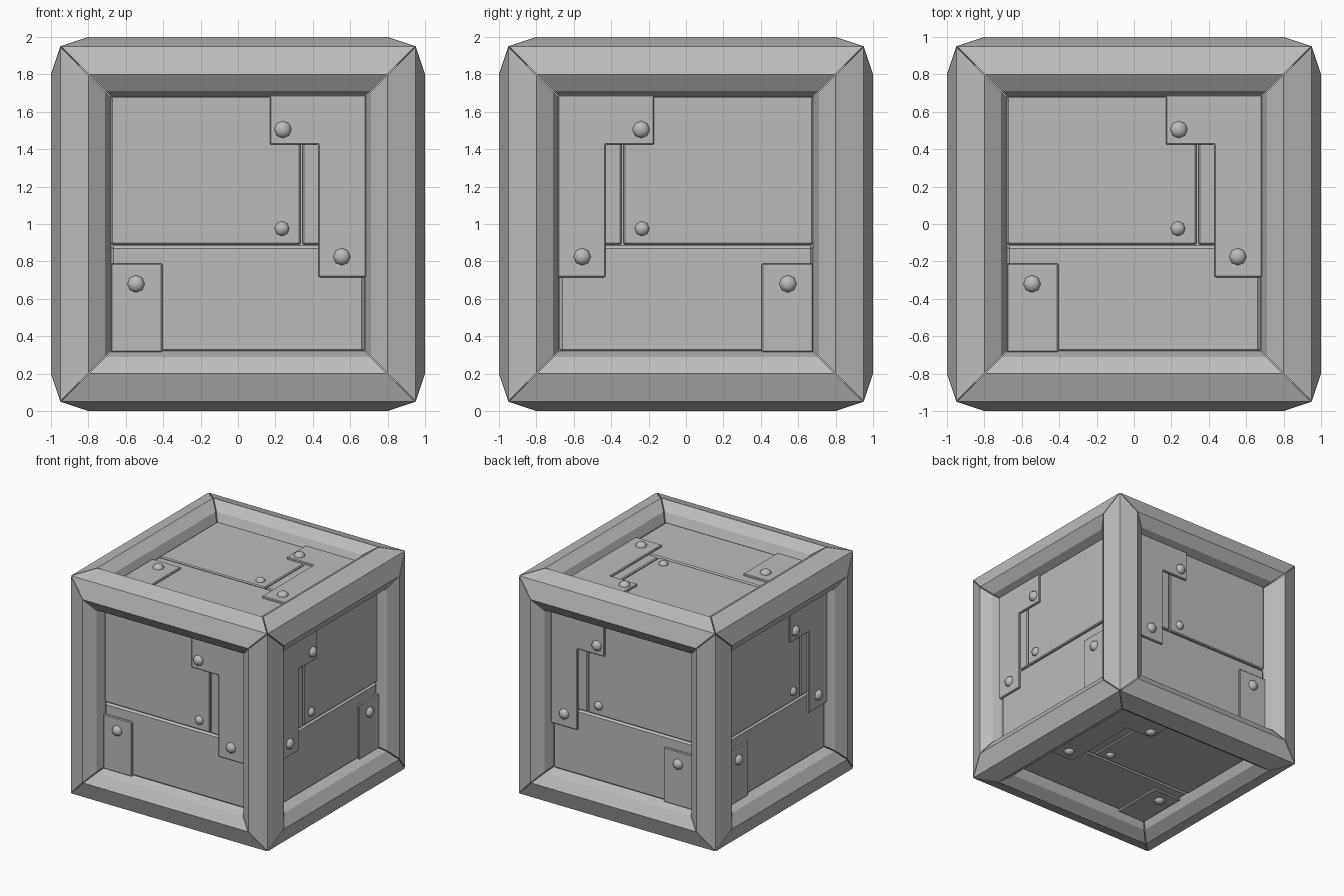
import bpy, bmesh
from mathutils import Vector, Matrix

cube = bpy.data.objects.get("Cube")
if cube:
    bpy.data.objects.remove(cube, do_unlink=True)

CENTRE = Vector((0, 0, 1))
X, Y, Z = Vector((1, 0, 0)), Vector((0, 1, 0)), Vector((0, 0, 1))
# Across, up and outward directions of each side; opposite sides mirror each other
SIDES = [(X, Z, -Y), (X, Z, Y), (-Y, Z, X), (-Y, Z, -X), (X, Y, Z), (X, Y, -Z)]

metal = bpy.data.materials.new("grey metal")
metal.use_nodes = True
GREY = (0.5, 0.5, 0.5, 1)
metal.diffuse_color = GREY
metal.node_tree.nodes["Principled BSDF"].inputs["Base Color"].default_value = GREY


def finish(name, bm, bevel=0):
    bmesh.ops.recalc_face_normals(bm, faces=bm.faces)
    mesh = bpy.data.meshes.new(name)
    bm.to_mesh(mesh)
    bm.free()
    mesh.materials.append(metal)
    obj = bpy.data.objects.new(name, mesh)
    obj.location = CENTRE
    bpy.context.collection.objects.link(obj)
    if bevel:
        mod = obj.modifiers.new("Bevel", "BEVEL")
        mod.width = bevel
        mod.segments = 1
    return obj


def rect(u0, v0, u1, v1):
    return [(u0, v0), (u1, v0), (u1, v1), (u0, v1)]


def plates(name, outline, low, high, bevel):
    """The same flat plate on all six sides."""
    bm = bmesh.new()
    for across, up, out in SIDES:
        rings = [[bm.verts.new(across * u + up * v + out * d) for u, v in outline]
                 for d in (low, high)]
        for ring in rings:
            bm.faces.new(ring)
        for i in range(len(outline)):
            bm.faces.new((rings[0][i - 1], rings[0][i], rings[1][i], rings[1][i - 1]))
    return finish(name, bm, bevel)


def domes(name, spots, radius, depth):
    """Rounded bolt heads on all six sides."""
    bm = bmesh.new()
    for across, up, out in SIDES:
        for u, v in spots:
            place = Matrix((across, up, out)).transposed().to_4x4()
            place.translation = across * u + up * v + out * depth
            bmesh.ops.create_uvsphere(bm, u_segments=8, v_segments=8, radius=radius,
                                      matrix=place @ Matrix.Diagonal((1, 1, 0.8, 1)))
    obj = finish(name, bm)
    obj.data.shade_smooth()


# Corner beams: one symmetric section, ends mitred along the diagonals
HALF = [(0.95, 0.95), (1, 0.8), (0.94, 0.71), (0.87, 0.68), (0.68, 0.68)]
SECTION = HALF + [(b, a) for a, b in HALF[-2:0:-1]]
GAP = 0.005
bm = bmesh.new()
for p, q, along in ((X, Y, Z), (Y, Z, X), (Z, X, Y)):
    for sp in (-1, 1):
        for sq in (-1, 1):
            ends = [[bm.verts.new(p * a * sp + q * b * sq + along * s * (min(a, b) - GAP))
                     for a, b in SECTION] for s in (-1, 1)]
            for ring in ends:
                bm.faces.new(ring[:5])
                bm.faces.new(ring[4:] + ring[:1])
            for i in range(len(SECTION)):
                bm.faces.new((ends[0][i - 1], ends[0][i], ends[1][i], ends[1][i - 1]))
finish("corner_beams", bm)

# Solid body behind the panels
bm = bmesh.new()
bmesh.ops.create_cube(bm, size=1.7)
finish("core", bm)

# Panels with seams between them
plates("upper_panel", rect(-0.68, -0.11, 0.335, 0.685), 0.83, 0.87, 0.008)
plates("side_panel", rect(0.345, -0.11, 0.69, 0.685), 0.83, 0.87, 0.008)
plates("lower_panel", rect(-0.68, -0.685, 0.675, -0.115), 0.83, 0.87, 0.015)

# Raised reinforcement plates
STRAP = [(0.17, 0.69), (0.17, 0.425), (0.43, 0.425), (0.43, -0.285), (0.685, -0.285), (0.685, 0.69)]
plates("stepped_strap", STRAP, 0.84, 0.888, 0.006)
plates("corner_plate", rect(-0.68, -0.685, -0.405, -0.21), 0.84, 0.888, 0.006)

# Bolts
domes("large_bolts", [(0.24, 0.505), (0.555, -0.175), (-0.545, -0.32)], 0.047, 0.885)
domes("small_bolt", [(0.235, -0.025)], 0.04, 0.868)
